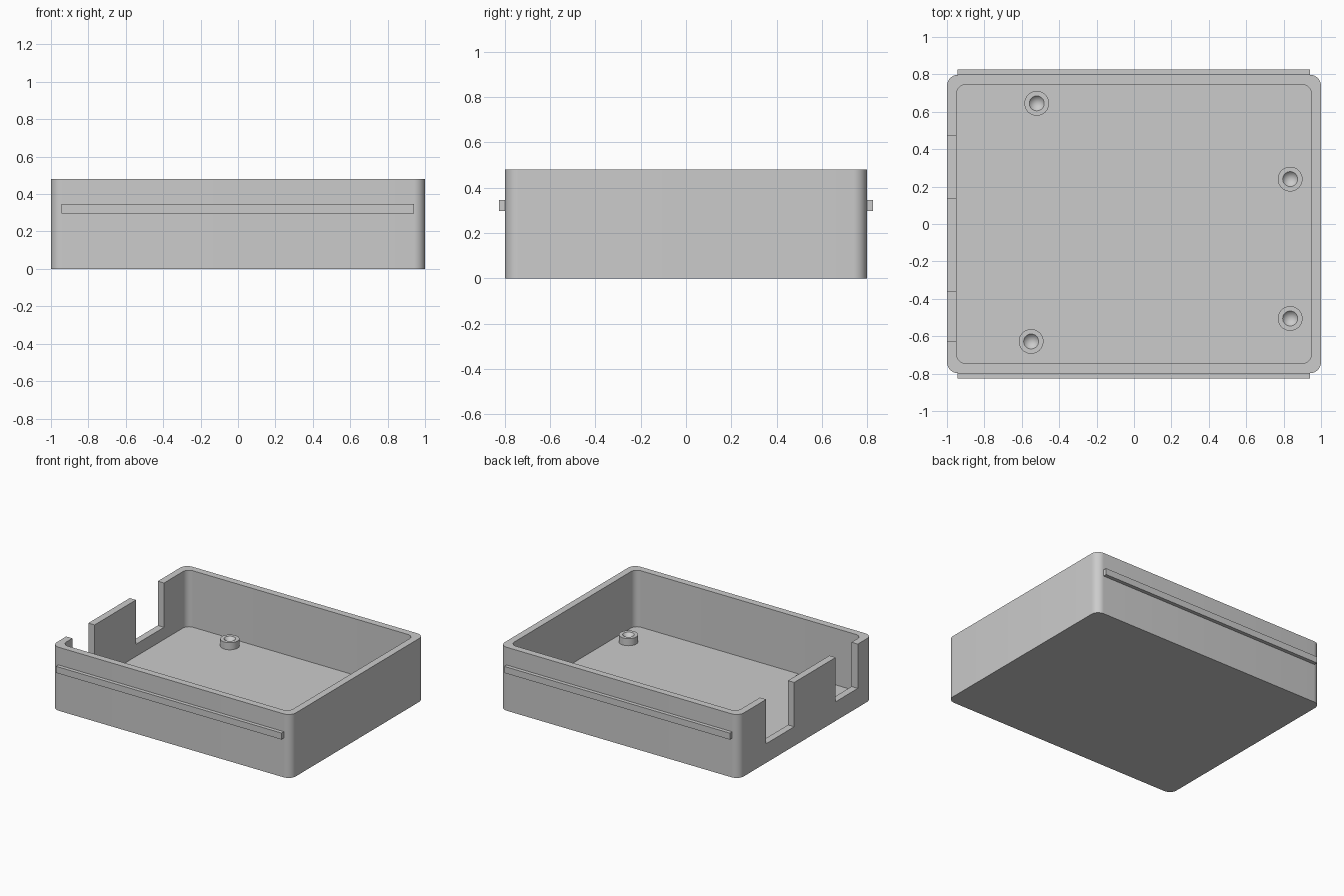
import bpy, bmesh, math
from mathutils import Matrix, Vector

if "Cube" in bpy.data.objects:
    bpy.data.objects.remove(bpy.data.objects["Cube"], do_unlink=True)

grey = bpy.data.materials.new("light grey plastic")
grey.use_nodes = True
grey.diffuse_color = (0.6, 0.6, 0.6, 1)
grey.node_tree.nodes["Principled BSDF"].inputs["Base Color"].default_value = (0.6, 0.6, 0.6, 1)


def finish(name, bm):
    """Turn a bmesh into a grey object."""
    bmesh.ops.recalc_face_normals(bm, faces=bm.faces)
    mesh = bpy.data.meshes.new(name)
    bm.to_mesh(mesh)
    bm.free()
    mesh.materials.append(grey)
    obj = bpy.data.objects.new(name, mesh)
    bpy.context.collection.objects.link(obj)
    return obj


def block(name, low, high, radius=0):
    """Box between two corners, with optional rounded upright edges."""
    low, high = Vector(low), Vector(high)
    bm = bmesh.new()
    bmesh.ops.create_cube(bm, size=1)
    bmesh.ops.transform(bm, verts=bm.verts, matrix=Matrix.Translation((low + high) / 2)
                        @ Matrix.Diagonal((*(high - low), 1)))
    if radius:
        upright = [e for e in bm.edges
                   if abs(e.verts[0].co.z - e.verts[1].co.z) > 0.01]
        bmesh.ops.bevel(bm, geom=upright, offset=radius, segments=10,
                        profile=0.5, affect='EDGES')
    return finish(name, bm)


def activate(obj):
    bpy.ops.object.select_all(action='DESELECT')
    obj.select_set(True)
    bpy.context.view_layer.objects.active = obj


def cut(obj, cutter):
    mod = obj.modifiers.new("cut", 'BOOLEAN')
    mod.operation, mod.solver, mod.object = 'DIFFERENCE', 'EXACT', cutter
    activate(obj)
    bpy.ops.object.modifier_apply(modifier=mod.name)
    bpy.data.objects.remove(cutter, do_unlink=True)


def smooth(obj):
    activate(obj)
    bpy.ops.object.shade_smooth_by_angle(angle=math.radians(30))


# Open tray with rounded corners
HEIGHT, FLOOR = 0.48, 0.053
tray = block("tray", (-1, -0.798, 0), (1, 0.798, HEIGHT), 0.06)
cut(tray, block("cavity_cutter", (-0.948, -0.746, FLOOR), (0.948, 0.746, 1), 0.05))

# Two openings in the right wall
for y0, y1 in ((0.135, 0.47), (-0.625, -0.36)):
    cut(tray, block("opening_cutter", (-1.1, y0, 0.145), (-0.9, y1, 1)))
smooth(tray)

# Rails along the front and back
for name, side in (("front_rail", -1), ("back_rail", 1)):
    y0, y1 = sorted((side * 0.79, side * 0.826))
    block(name, (-0.945, y0, 0.297), (0.942, y1, 0.346))

# Screw posts with tapered holes
POST = ((0.066, FLOOR - 0.01), (0.066, 0.107), (0.04, 0.107), (0, FLOOR + 0.005))
for i, (x, y) in enumerate(((-0.52, 0.645), (0.835, 0.24), (0.835, -0.505), (-0.55, -0.628))):
    bm = bmesh.new()
    verts = [bm.verts.new((r, 0, z)) for r, z in POST]
    edges = [bm.edges.new(pair) for pair in zip(verts, verts[1:])]
    bmesh.ops.spin(bm, geom=verts + edges, cent=(0, 0, 0), axis=(0, 0, 1),
                   angle=math.tau, steps=32)
    bmesh.ops.remove_doubles(bm, verts=bm.verts, dist=0.0005)
    rim = [e for e in bm.edges if e.is_boundary]
    bmesh.ops.contextual_create(bm, geom=rim)
    post = finish(f"screw_post_{i + 1}", bm)
    post.location = (x, y, 0)
    smooth(post)
